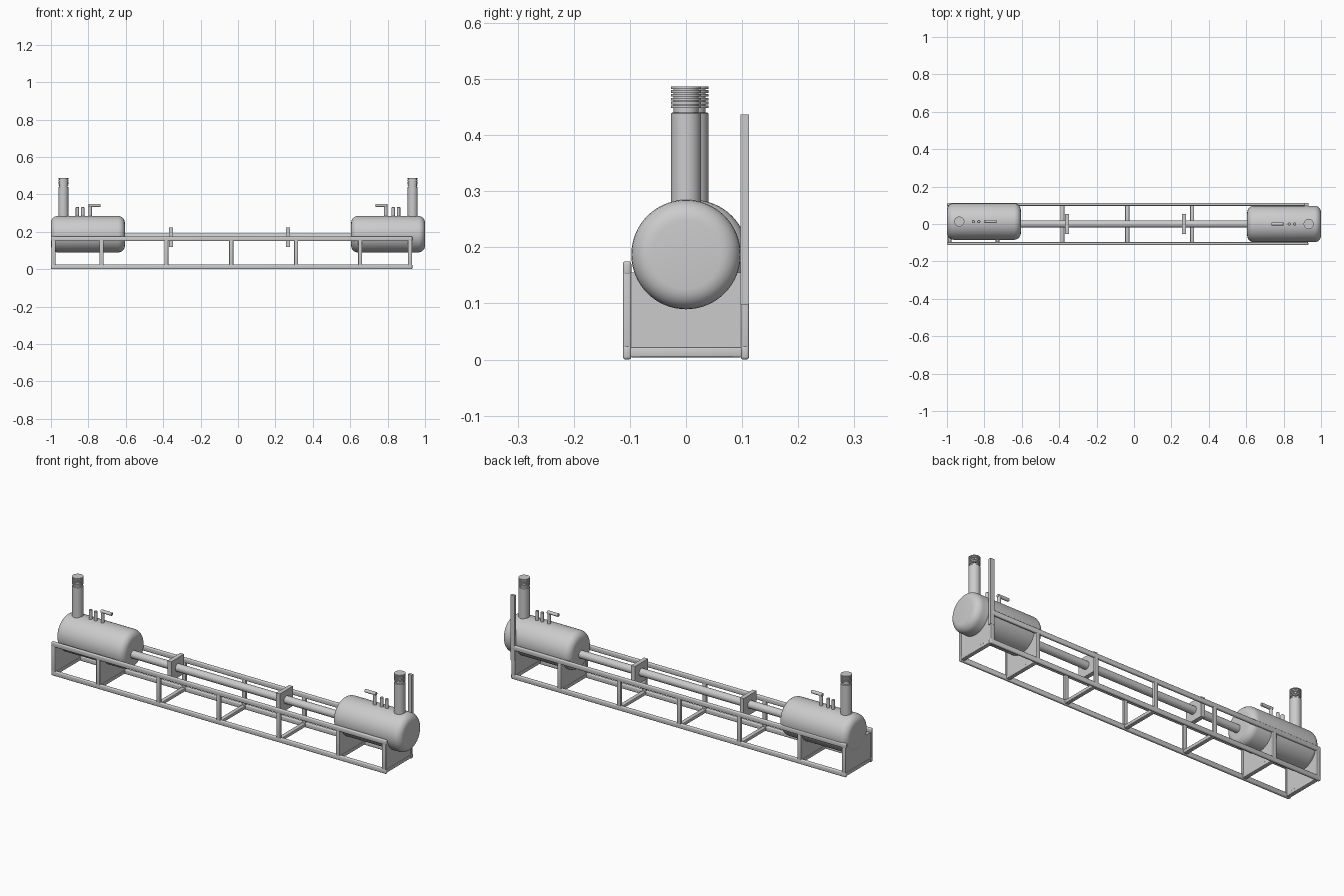
import bpy, bmesh
from math import radians, pi, sin, cos
from mathutils import Matrix, Vector

if "Cube" in bpy.data.objects:
    bpy.data.objects.remove(bpy.data.objects["Cube"])


def finish(bm, name, angle=35):
    bmesh.ops.recalc_face_normals(bm, faces=bm.faces)
    mesh = bpy.data.meshes.new(name)
    bm.to_mesh(mesh)
    bm.free()
    ob = bpy.data.objects.new(name, mesh)
    bpy.context.collection.objects.link(ob)
    bpy.ops.object.select_all(action='DESELECT')
    ob.select_set(True)
    bpy.context.view_layer.objects.active = ob
    bpy.ops.object.shade_smooth_by_angle(angle=radians(angle))
    return ob


def box(name, lo, hi, bevel=0.0):
    lo, hi = Vector(lo), Vector(hi)
    bm = bmesh.new()
    bmesh.ops.create_cube(bm, size=1)
    bmesh.ops.transform(bm, verts=bm.verts, matrix=Matrix.Translation((lo + hi) / 2)
                        @ Matrix.Diagonal((*(hi - lo), 1)))
    if bevel:
        bmesh.ops.bevel(bm, geom=bm.edges[:], offset=bevel, segments=3,
                        profile=0.5, affect='EDGES')
    return finish(bm, name)


def lathe(name, profile, loc, axis='Z', steps=48):
    """Spin (radius, height) points about an axis."""
    bm = bmesh.new()
    vs = [bm.verts.new((r, 0, h)) for r, h in profile]
    es = [bm.edges.new(p) for p in zip(vs, vs[1:])]
    bmesh.ops.spin(bm, geom=vs + es, cent=(0, 0, 0), axis=(0, 0, 1),
                   angle=2 * pi, steps=steps)
    bmesh.ops.remove_doubles(bm, verts=bm.verts, dist=1e-5)
    m = Matrix.Translation(loc)
    if axis == 'X':
        m = m @ Matrix.Rotation(pi / 2, 4, 'Y')
    bmesh.ops.transform(bm, verts=bm.verts, matrix=m)
    return finish(bm, name)


def rod(name, r, length, loc, axis='Z', steps=24):
    c = min(0.002, r * 0.2)
    return lathe(name, [(0, 0), (r - c, 0), (r, c), (r, length - c), (r - c, length),
                        (0, length)], loc, axis, steps)


# Frame: long rails on each side with posts between them
posts = [-0.987, -0.73, -0.383, -0.036, 0.311, 0.653, 0.92]
for side, y in (("front", -0.105), ("back", 0.105)):
    for level, z0, z1 in (("bottom", 0.0, 0.025), ("top", 0.15, 0.175)):
        box(f"{side}_{level}_rail", (-1, y - 0.0075, z0), (0.932, y + 0.0075, z1), 0.005)
    for i, x in enumerate(posts):
        box(f"{side}_post_{i}", (x - 0.011, y - 0.007, 0.005), (x + 0.011, y + 0.007, 0.17), 0.003)

# Cross bars, and saddle plates below the tanks
for i, x in enumerate(posts):
    box(f"cross_bar_{i}", (x - 0.011, -0.1, 0.004), (x + 0.011, 0.1, 0.021), 0.003)
for i in (0, 1, 5, 6):
    x = posts[i]
    box(f"saddle_plate_{i}", (x - 0.008, -0.1, 0.015), (x + 0.008, 0.1, 0.155))

# Tall upright at the back corner
box("tall_upright", (0.912, 0.0975, 0.097), (0.934, 0.1125, 0.437))

# Long pipe and its square brackets
rod("long_pipe", 0.02, 1.24, (-0.62, 0, 0.172), 'X', 32)
for i, x in enumerate((-0.359, 0.268)):
    box(f"pipe_bracket_{i}", (x - 0.011, -0.053, 0.119), (x + 0.011, 0.053, 0.222))

# Tanks with their fittings, one at each end
R, L, B = 0.0975, 0.395, 0.036
arc = [(R - B + B * sin(a * pi / 12), B - B * cos(a * pi / 12)) for a in range(7)]
tank_profile = [(0, 0)] + arc + [(r, L - h) for r, h in reversed(arc)] + [(0, L)]
for side, s, y in (("left", -1, 0.013), ("right", 1, 0.0)):
    lathe(f"{side}_tank", tank_profile, (-1 if s < 0 else 0.605, y, 0.187), 'X', 64)

    # Chimney with a ribbed cap
    x = s * 0.934
    rod(f"{side}_chimney", 0.027, 0.19, (x, y, 0.25), 'Z', 32)
    ribs = [(0, 0), (0.022, 0), (0.022, 0.012)]
    for k in range(6):
        h = 0.012 + k * 0.0068
        ribs += [(0.027, h), (0.027, h + 0.0048), (0.022, h + 0.0048), (0.022, h + 0.0068)]
    ribs[-2:] = [(0, ribs[-3][1])]
    lathe(f"{side}_chimney_cap", ribs, (x, y, 0.436), 'Z', 32)

    # Two short vents and an elbow pipe pointing inwards
    for k, vx in enumerate((0.859, 0.83)):
        rod(f"{side}_vent_{k}", 0.0085, 0.07, (s * vx, y, 0.262))
    rod(f"{side}_elbow_riser", 0.0085, 0.08, (s * 0.79, y, 0.265))
    rod(f"{side}_elbow_arm", 0.0085, 0.065, (-0.799 if s < 0 else 0.734, y, 0.341), 'X')
